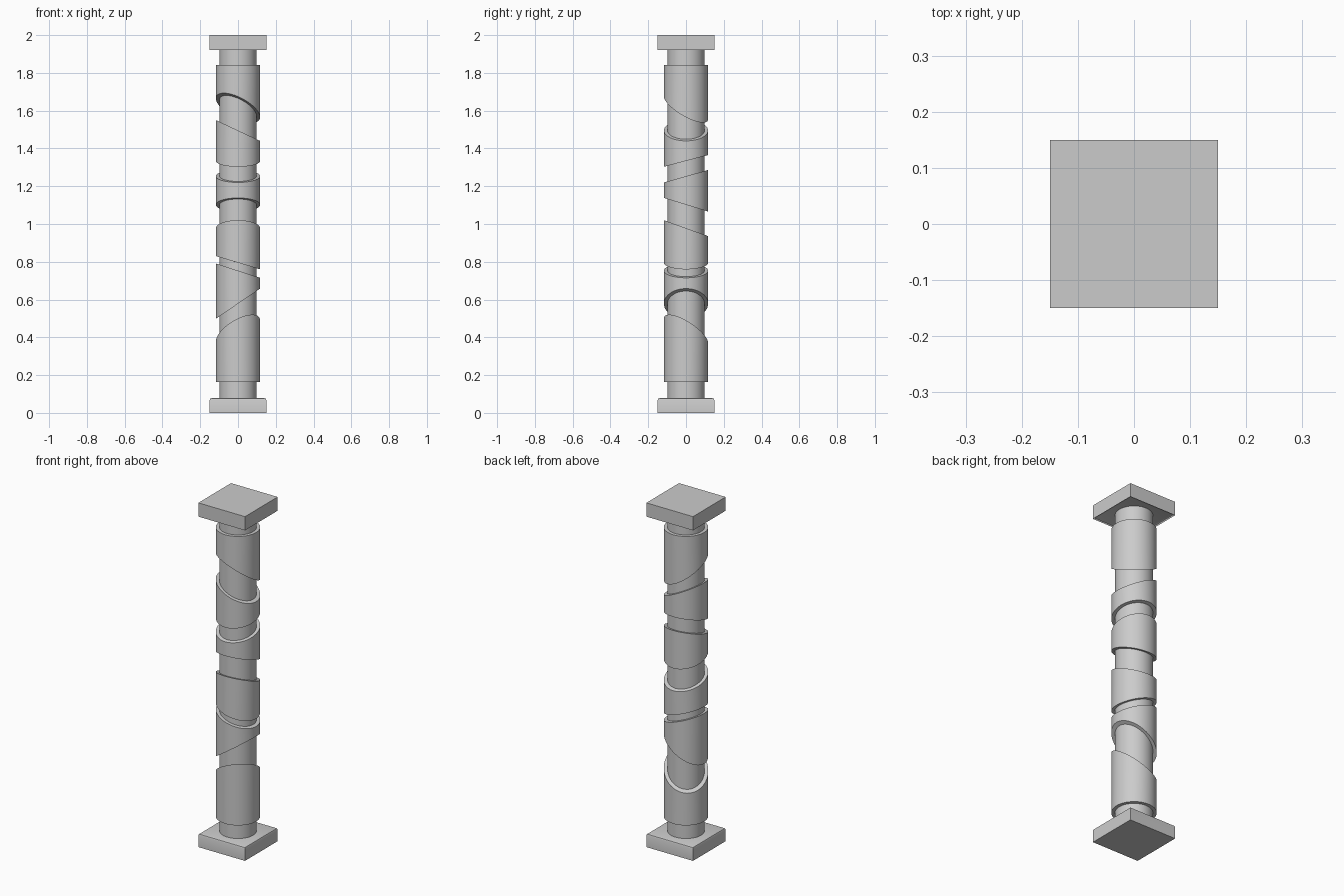
import bpy, bmesh, math

if "Cube" in bpy.data.objects:
    bpy.data.objects.remove(bpy.data.objects["Cube"])

SIDES = 48
CORE_R, SLEEVE_R = 0.098, 0.117


def finish(name, bm):
    bmesh.ops.recalc_face_normals(bm, faces=bm.faces[:])
    mesh = bpy.data.meshes.new(name)
    bm.to_mesh(mesh)
    bm.free()
    obj = bpy.data.objects.new(name, mesh)
    bpy.context.collection.objects.link(obj)
    bpy.ops.object.select_all(action='DESELECT')
    obj.select_set(True)
    bpy.context.view_layer.objects.active = obj
    bpy.ops.object.shade_smooth_by_angle(angle=math.radians(30))
    return obj


def drum(name, radius, low, high):
    """Cylinder whose ends are planes: (height, rise toward +x, rise toward +y)."""
    bm = bmesh.new()
    rings = []
    for c, ax, ay in (low, high):
        ring = []
        for i in range(SIDES):
            t = 2 * math.pi * i / SIDES
            ca, sa = math.cos(t), math.sin(t)
            ring.append(bm.verts.new((radius * ca, radius * sa, c + ax * ca + ay * sa)))
        bm.faces.new(ring)
        rings.append(ring)
    for i in range(SIDES):
        j = (i + 1) % SIDES
        bm.faces.new((rings[0][i], rings[0][j], rings[1][j], rings[1][i]))
    return finish(name, bm)


def plate(name, z_outer, z_inner, half=0.15, bevel=0.01):
    """Square slab with softened edges on the side facing the shaft."""
    bm = bmesh.new()
    bmesh.ops.create_cube(bm, size=1)
    for v in bm.verts:
        z = z_inner if v.co.z > 0 else z_outer
        v.co = (v.co.x * 2 * half, v.co.y * 2 * half, z)
    inner = [e for e in bm.edges if all(abs(v.co.z - z_inner) < 1e-5 for v in e.verts)]
    bmesh.ops.bevel(bm, geom=inner, offset=bevel, segments=2, profile=0.5, affect='EDGES')
    return finish(name, bm)


# End plates and central shaft
plate("base_plate", 0.0, 0.078)
plate("top_plate", 2.0, 1.93)
drum("core_shaft", CORE_R, (0.05, 0, 0), (1.96, 0, 0))

# Raised sleeves separated by slanted grooves
sleeves = [
    ((0.163, 0, 0), (0.435, 0.055, -0.065)),
    ((0.578, 0.08, 0.0), (0.753, -0.038, 0.0)),
    ((0.795, -0.035, 0.0), (0.978, 0, -0.042)),
    ((1.102, 0, -0.036), (1.253, 0, 0.033)),
    ((1.334, 0, 0.031), (1.495, -0.055, 0.0)),
    ((1.615, -0.05, -0.06), (1.842, 0, 0)),
]
for n, (low, high) in enumerate(sleeves, 1):
    drum(f"sleeve_{n}", SLEEVE_R, low, high)
